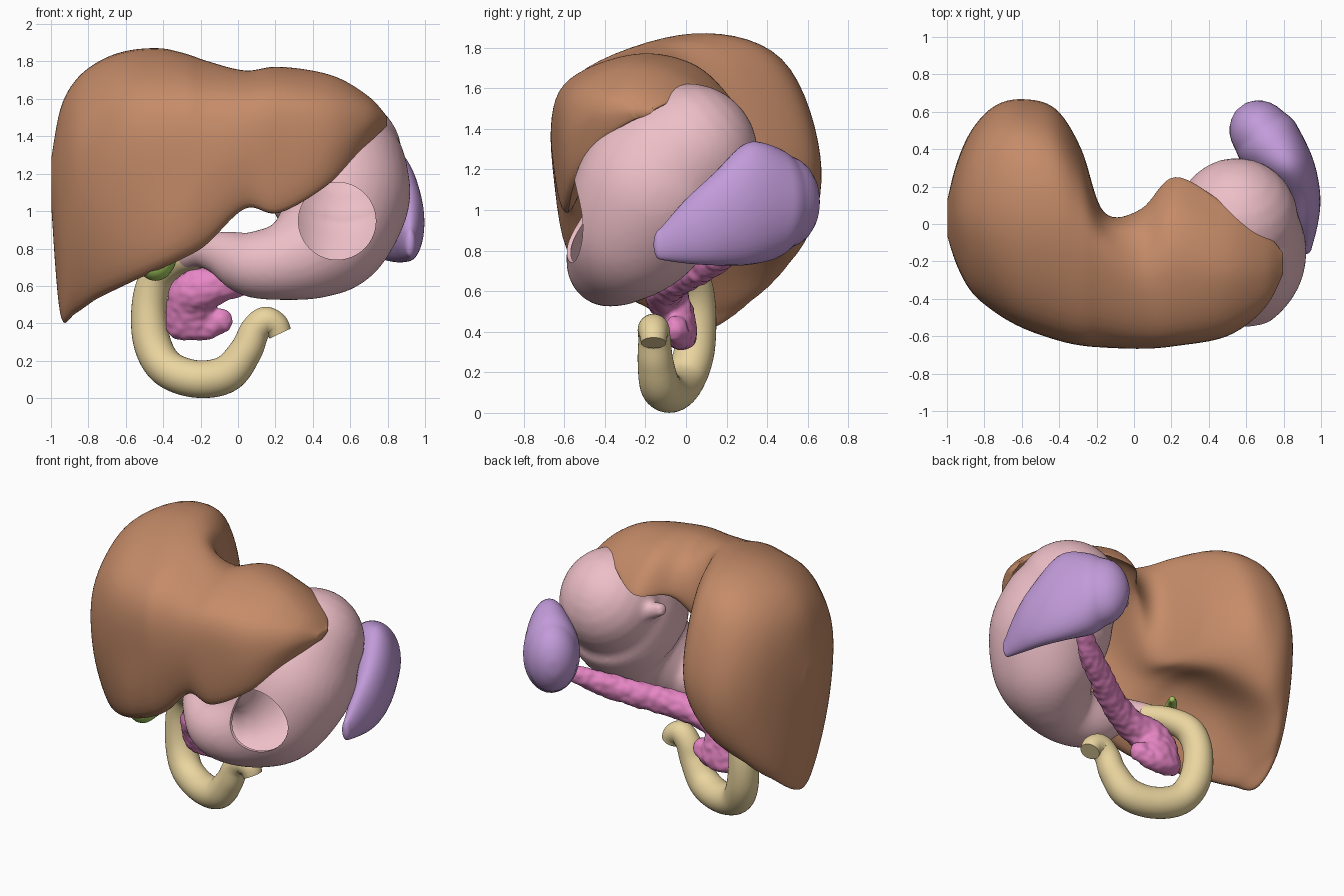
import bpy, bmesh, math
from mathutils import Vector, noise

if "Cube" in bpy.data.objects:
    bpy.data.objects.remove(bpy.data.objects["Cube"])


def spline(pts, n, closed=False):
    """Catmull-Rom resampling of points of any dimension."""
    m, out = len(pts), []
    for i in range(m if closed else m - 1):
        ids = [i - 1, i, i + 1, i + 2]
        ids = [j % m if closed else min(max(j, 0), m - 1) for j in ids]
        a, b, c, d = (pts[j] for j in ids)
        for k in range(n):
            t = k / n
            out.append(tuple(
                0.5 * (2 * q + (r - p) * t + (2 * p - 5 * q + 4 * r - s) * t * t
                       + (3 * q - p - 3 * r + s) * t ** 3)
                for p, q, r, s in zip(a, b, c, d)))
    if not closed:
        out.append(tuple(pts[-1]))
    return out


def tube(path, ref=(0, 1, 0), domes=(True, True), n=8, sides=36, level=False):
    """Rings along a path of (x, y, z, half width, half depth)."""
    pts = spline(path, n)
    pos = [Vector(p[:3]) for p in pts]
    stations = []
    for i, p in enumerate(pts):
        t = pos[min(i + 1, len(pos) - 1)] - pos[max(i - 1, 0)]
        if level:
            t.z = 0
        stations.append((pos[i], t.normalized(), p[3], p[4]))

    def dome(st, sign):
        c, t, a, b = st
        angs = [math.radians(d) for d in (15, 30, 45, 60, 73, 84)]
        return [(c + t * sign * min(a, b) * math.sin(g), t, a * math.cos(g), b * math.cos(g))
                for g in angs]
    head = dome(stations[0], -1)[::-1] if domes[0] else []
    tail = dome(stations[-1], 1) if domes[1] else []
    rings = []
    for c, t, a, b in head + stations + tail:
        side = Vector(ref).cross(t).normalized()
        up = t.cross(side)
        rings.append([c + side * a * math.cos(w) + up * b * math.sin(w)
                      for w in (2 * math.pi * k / sides for k in range(sides))])
    return rings


def part(name, ring_sets, color):
    """Skin one or more ring stacks into a smooth object."""
    bm = bmesh.new()
    for rings in ring_sets:
        vs = [[bm.verts.new(p) for p in r] for r in rings]
        n = len(vs[0])
        for r, s in zip(vs, vs[1:]):
            for k in range(n):
                bm.faces.new((r[k], r[(k + 1) % n], s[(k + 1) % n], s[k]))
        bm.faces.new(vs[0][::-1])
        bm.faces.new(vs[-1])
    bmesh.ops.recalc_face_normals(bm, faces=bm.faces)
    me = bpy.data.meshes.new(name)
    bm.to_mesh(me)
    bm.free()
    ob = bpy.data.objects.new(name, me)
    bpy.context.collection.objects.link(ob)
    finish(ob, color)
    return ob


def finish(ob, color):
    mat = bpy.data.materials.get(ob.name) or bpy.data.materials.new(ob.name)
    mat.diffuse_color = (*color, 1)
    mat.use_nodes = True
    mat.node_tree.nodes["Principled BSDF"].inputs["Base Color"].default_value = mat.diffuse_color
    ob.data.materials.clear()
    ob.data.materials.append(mat)
    for p in ob.data.polygons:
        p.use_smooth = True
    ob.data.set_sharp_from_angle(angle=math.radians(50))


def bake(ob, color):
    bpy.context.view_layer.update()
    dg = bpy.context.evaluated_depsgraph_get()
    me = bpy.data.meshes.new_from_object(ob.evaluated_get(dg))
    ob.modifiers.clear()
    ob.data = me
    finish(ob, color)


def fuse(ob, voxel, rounds):
    m = ob.modifiers.new("fuse", 'REMESH')
    m.mode, m.voxel_size = 'VOXEL', voxel
    m = ob.modifiers.new("relax", 'SMOOTH')
    m.factor, m.iterations = 0.5, rounds


# Liver: (y, z) sections along x, from front lower edge over the top to the underside
right_lobe = {
    -1.0: [(0, 1.08), (-.05, 1.15), (-.05, 1.22), (.02, 1.27), (.09, 1.25), (.12, 1.18), (.1, 1.1), (.05, 1.05)],
    -.95: [(-.02, .52), (-.18, .9), (-.2, 1.3), (.02, 1.54), (.24, 1.46), (.32, 1.15), (.27, .66), (.12, .45)],
    -.87: [(-.12, .49), (-.33, .95), (-.33, 1.42), (0, 1.69), (.36, 1.6), (.5, 1.2), (.41, .64), (.12, .49)],
    -.75: [(-.25, .54), (-.45, 1.03), (-.41, 1.53), (0, 1.79), (.45, 1.69), (.63, 1.2), (.5, .72), (.1, .67)],
    -.6: [(-.38, .6), (-.54, 1.1), (-.49, 1.6), (0, 1.85), (.48, 1.74), (.67, 1.2), (.52, .8), (.05, .86)],
    -.42: [(-.5, .68), (-.61, 1.15), (-.55, 1.62), (-.03, 1.865), (.42, 1.76), (.62, 1.25), (.44, .92), (-.03, .98)],
    -.28: [(-.54, .745), (-.645, 1.2), (-.58, 1.63), (-.1, 1.84), (.25, 1.73), (.4, 1.3), (.26, 1.02), (-.12, 1.02)],
    -.16: [(-.55, .82), (-.66, 1.25), (-.58, 1.62), (-.18, 1.8), (.0, 1.7), (.06, 1.4), (-.02, 1.14), (-.25, 1.08)],
}
left_lobe = {
    .04: [(-.57, 1.01), (-.665, 1.3), (-.61, 1.6), (-.3, 1.75), (-.03, 1.68), (.08, 1.5), (0, 1.42), (-.34, 1.32)],
    .22: [(-.58, .98), (-.65, 1.3), (-.6, 1.62), (-.25, 1.77), (.06, 1.71), (.255, 1.5), (.12, 1.55), (-.36, 1.42)],
    .5: [(-.54, 1.15), (-.6, 1.36), (-.55, 1.59), (-.3, 1.72), (-.08, 1.7), (.1, 1.59), (-.05, 1.6), (-.41, 1.42)],
    .7: [(-.39, 1.36), (-.45, 1.46), (-.41, 1.56), (-.28, 1.61), (-.15, 1.6), (-.04, 1.55), (-.13, 1.52), (-.3, 1.44)],
    .8: [(-.24, 1.46), (-.26, 1.48), (-.25, 1.5), (-.22, 1.5), (-.19, 1.5), (-.16, 1.5), (-.17, 1.48), (-.21, 1.46)],
}
rows = [[c for yz in spline(sec, 8, True) for c in (x, *yz)]
        for x, sec in {**right_lobe, **left_lobe}.items()]
liver_rings = [[r[i:i + 3] for i in range(0, len(r), 3)] for r in spline(rows, 8)]
liver = part("liver", [liver_rings], (.56, .26, .14))
liver.modifiers.new("relax", 'SMOOTH').iterations = 6

# Stomach with a short gullet stub, hollow, with a round window in the front wall
PINK = (.85, .52, .57)
body = tube([(.55, .02, 1.29, .33, .34), (.55, -.08, 1.2, .36, .385), (.545, -.175, 1.06, .37, .39),
             (.49, -.27, .88, .325, .345), (.37, -.34, .78, .265, .265), (.22, -.38, .725, .205, .205),
             (.06, -.35, .72, .175, .175), (-.08, -.28, .77, .125, .125),
             (-.19, -.19, .78, .085, .085), (-.28, -.1, .75, .07, .07)])
gullet = tube([(.4, .05, 1.24, .08, .08), (.24, .06, 1.31, .06, .06), (.12, .07, 1.36, .04, .04)],
              domes=(False, False), sides=20)
stomach = part("stomach", [body, gullet], PINK)
fuse(stomach, .02, 8)
bake(stomach, PINK)
bpy.ops.mesh.primitive_cylinder_add(vertices=64, radius=.207, depth=.7,
                                    location=(.53, -.65, .947), rotation=(math.pi / 2, 0, 0))
cutter = bpy.context.object
cutter.name = "window_cutter"
cutter.hide_render = True
wall = stomach.modifiers.new("wall", 'SOLIDIFY')
wall.thickness, wall.offset = .02, -1
cut = stomach.modifiers.new("window", 'BOOLEAN')
cut.object, cut.operation, cut.solver = cutter, 'DIFFERENCE', 'EXACT'
bake(stomach, PINK)
bpy.data.objects.remove(cutter)

# Spleen: blunt crescent hugging the stomach
spleen = part("spleen", [tube(
    [(.92, -.13, .83, .03, .075), (.915, 0, .895, .07, .16), (.895, .14, .955, .105, .23),
     (.83, .3, 1.03, .14, .305), (.725, .43, 1.035, .18, .28), (.67, .5, 1.04, .165, .23)],
    ref=(0, 0, 1), level=True)], (.54, .33, .7))
spleen.modifiers.new("relax", 'SMOOTH').iterations = 6

# Duodenum: C-shaped loop with a flat cut end
path = [(-.22, -.14, .76, .07), (-.33, -.05, .73, .08), (-.43, .03, .65, .09), (-.475, .055, .5, .093),
        (-.46, .04, .3, .1), (-.38, -.01, .16, .1), (-.22, -.07, .102, .1), (-.06, -.125, .13, .1),
        (.04, -.15, .25, .088), (.09, -.155, .36, .08), (.145, -.16, .41, .078),
        (.2, -.16, .39, .07), (.225, -.16, .345, .062)]
part("duodenum", [tube([(*p, p[3]) for p in path], domes=(True, False))], (.83, .67, .35))

# Pancreas: lobed head with hook, body and tail reaching the spleen
MAGENTA = (.8, .24, .56)
gland = tube([(-.24, -.02, .385, .145, .075), (-.25, -.05, .49, .135, .09), (-.22, -.09, .57, .125, .105),
              (-.06, -.1, .62, .095, .095), (.14, -.03, .67, .09, .08), (.35, .09, .73, .085, .075),
              (.52, .19, .79, .08, .065), (.64, .28, .85, .06, .05)])
hook = tube([(-.25, -.02, .38, .07, .06), (-.17, -.03, .385, .075, .06), (-.09, -.05, .415, .065, .06)], sides=24)
pancreas = part("pancreas", [gland, hook], MAGENTA)
fuse(pancreas, .013, 4)
bake(pancreas, MAGENTA)
normals = [v.normal.copy() for v in pancreas.data.vertices]
for v, nrm in zip(pancreas.data.vertices, normals):
    v.co += nrm * .008 * noise.noise(v.co * 24)

# Gallbladder tucked under the liver
part("gallbladder", [tube(
    [(-.44, -.41, .715, .09, .088), (-.42, -.28, .74, .09, .08), (-.38, -.15, .79, .055, .05),
     (-.33, -.03, .83, .035, .03), (-.27, .05, .81, .02, .02)], ref=(0, 0, 1))], (.4, .62, .12))
